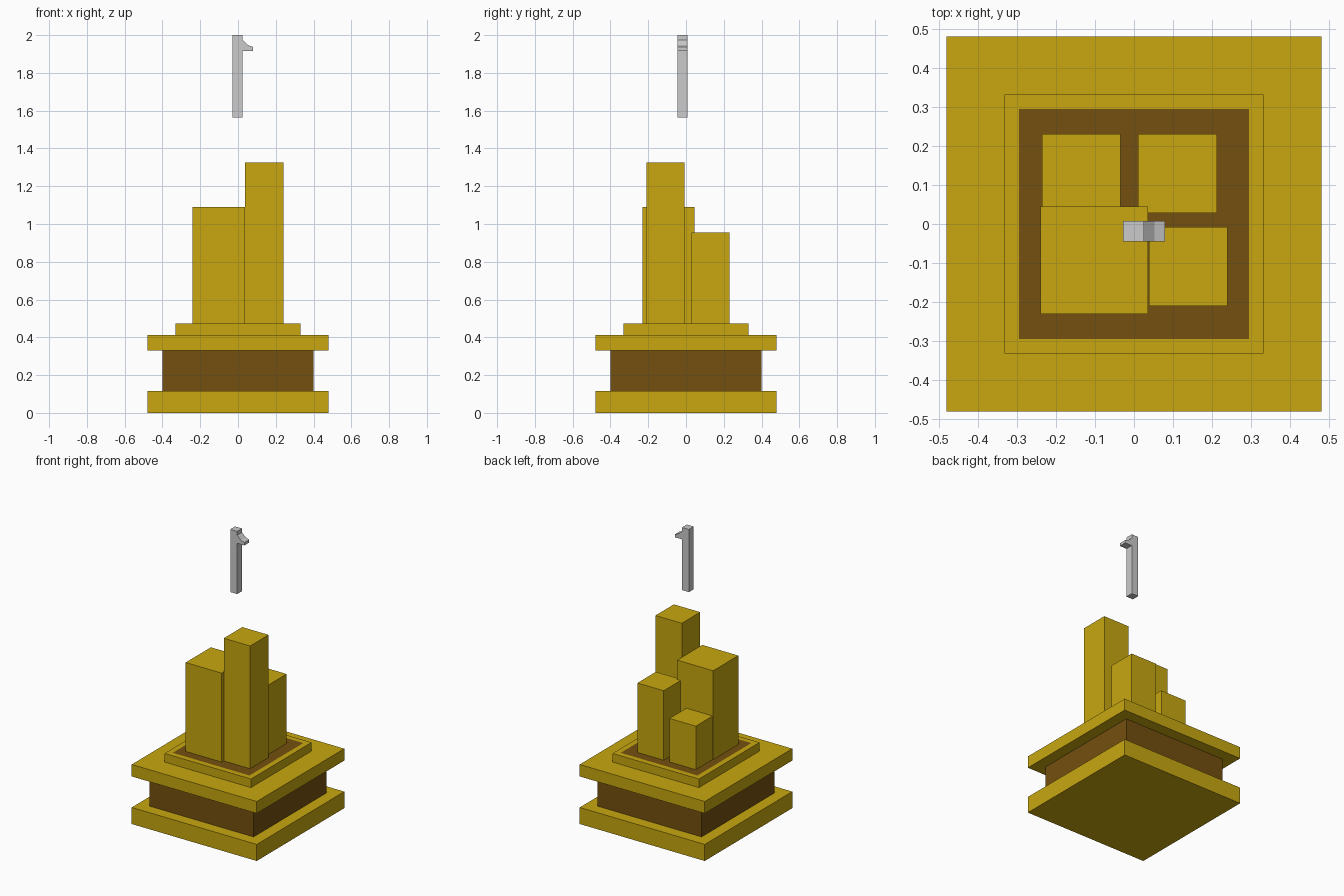
import bpy, bmesh

if "Cube" in bpy.data.objects:
    bpy.data.objects.remove(bpy.data.objects["Cube"])


def material(name, rgb):
    mat = bpy.data.materials.new(name)
    mat.diffuse_color = (*rgb, 1)
    mat.use_nodes = True
    mat.node_tree.nodes["Principled BSDF"].inputs["Base Color"].default_value = mat.diffuse_color
    return mat


gold = material("gold", (0.58, 0.39, 0.005))
brown = material("brown", (0.174, 0.08, 0.0044))


def finish(name, bm, mats=()):
    bmesh.ops.recalc_face_normals(bm, faces=bm.faces)
    mesh = bpy.data.meshes.new(name)
    bm.to_mesh(mesh)
    bm.free()
    for mat in mats:
        mesh.materials.append(mat)
    obj = bpy.data.objects.new(name, mesh)
    bpy.context.collection.objects.link(obj)
    return obj


def prism(name, points, vec, mats=(), inset=0):
    """Extrude a polygon along vec; optionally inset its end face in material 1."""
    bm = bmesh.new()
    face = bm.faces.new([bm.verts.new(p) for p in points])
    ext = bmesh.ops.extrude_face_region(bm, geom=[face], use_keep_orig=True)["geom"]
    bmesh.ops.translate(bm, vec=vec, verts=[g for g in ext if isinstance(g, bmesh.types.BMVert)])
    if inset:
        end = next(g for g in ext if isinstance(g, bmesh.types.BMFace))
        bmesh.ops.recalc_face_normals(bm, faces=bm.faces)
        bmesh.ops.inset_individual(bm, faces=[end], thickness=inset)
        end.material_index = 1
    return finish(name, bm, mats)


def box(name, x0, x1, y0, y1, z0, z1, mats, inset=0):
    corners = [(x0, y0, z0), (x1, y0, z0), (x1, y1, z0), (x0, y1, z0)]
    return prism(name, corners, (0, 0, z1 - z0), mats, inset)


# Stacked square pedestal; the top step has a flush brown panel
for name, r, z0, z1, mats, inset in [
    ("base_slab", 0.48, 0, 0.115, [gold], 0),
    ("pedestal_core", 0.40, 0.115, 0.33, [brown], 0),
    ("upper_slab", 0.48, 0.33, 0.413, [gold], 0),
    ("top_step", 0.332, 0.413, 0.473, [gold, brown], 0.053),
]:
    box(name, -r, r, -r, r, z0, z1, mats, inset)

# Four towers of different heights
for name, x0, x1, y0, y1, top in [
    ("tower_front_left", -0.24, 0.036, -0.231, 0.045, 1.09),
    ("tower_front_right", 0.038, 0.24, -0.21, -0.008, 1.325),
    ("tower_back_right", 0.01, 0.212, 0.028, 0.23, 0.955),
    ("tower_back_left", -0.236, -0.034, 0.028, 0.23, 0.775),
]:
    box(name, x0, x1, y0, y1, 0.473, top, [gold])

# Floating hooked marker above the towers
profile = [(-0.028, 1.565), (0.025, 1.565), (0.025, 1.917), (0.08, 1.917),
           (0.08, 1.937), (0.053, 1.947), (0.025, 1.973), (0.025, 2.0), (-0.028, 2.0)]
prism("floating_marker", [(x, -0.045, z) for x, z in profile], (0, 0.053, 0))
